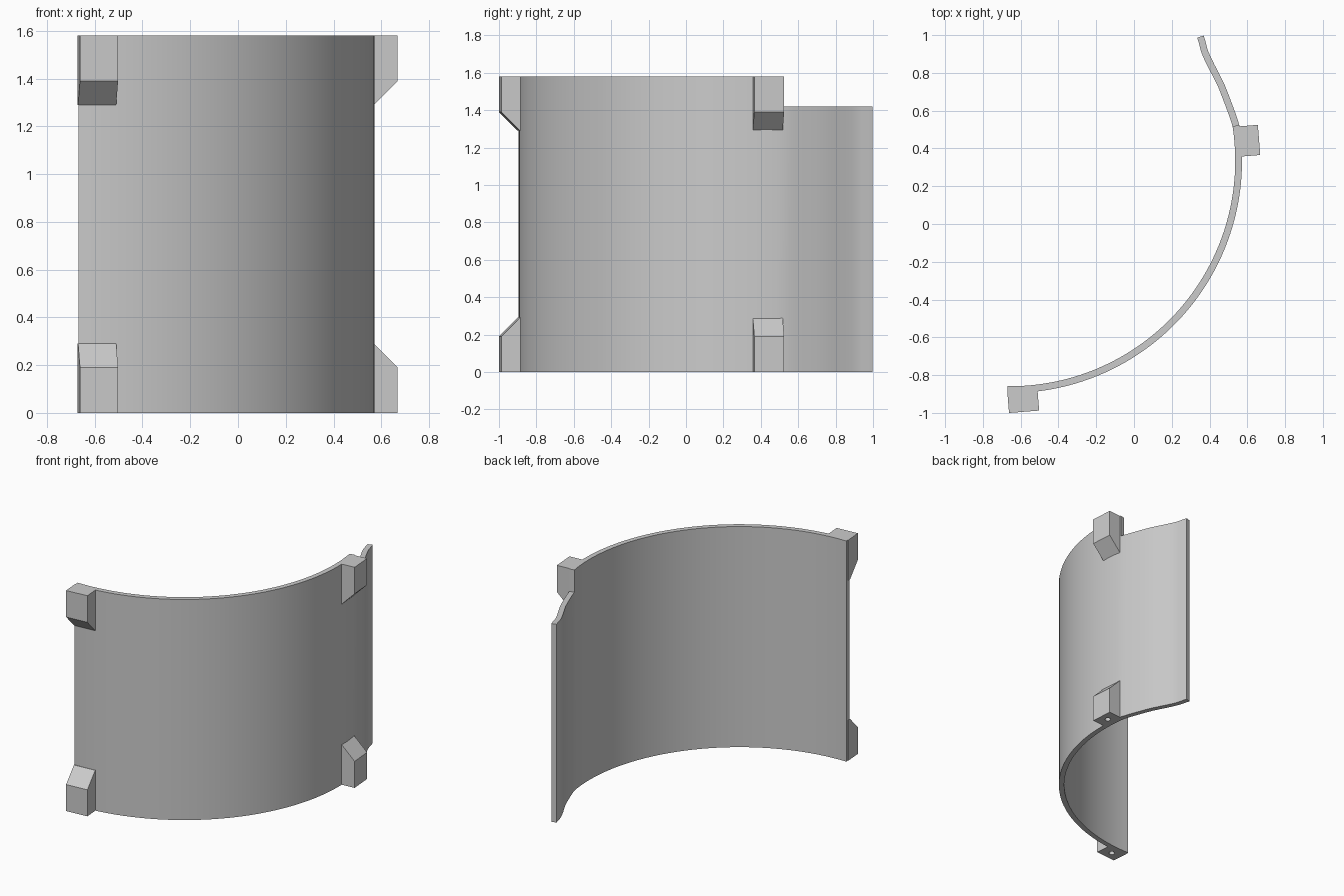
import bpy, bmesh, math
from mathutils import Vector

if "Cube" in bpy.data.objects:
    bpy.data.objects.remove(bpy.data.objects["Cube"])

grey = bpy.data.materials.new("light grey")
grey.diffuse_color = (0.6, 0.6, 0.6, 1)
grey.use_nodes = True
grey.node_tree.nodes["Principled BSDF"].inputs["Base Color"].default_value = grey.diffuse_color

HEIGHT, LIP_HEIGHT, THICK = 1.58, 1.42, 0.036


def finish(name, bm):
    bmesh.ops.recalc_face_normals(bm, faces=bm.faces)
    me = bpy.data.meshes.new(name)
    bm.to_mesh(me)
    bm.free()
    me.materials.append(grey)
    ob = bpy.data.objects.new(name, me)
    bpy.context.collection.objects.link(ob)
    return ob


# Curved panel: a circular arc followed by a lower, back-curving lip
CX, CY, R, STEPS = -0.658, 0.335, 1.212, 48
A0, A1 = math.radians(-90.5), math.radians(8.8)
path = []
for i in range(STEPS + 1):
    a = A0 + (A1 - A0) * i / STEPS
    path.append(Vector((CX + R * math.cos(a), CY + R * math.sin(a))))
path += [Vector(p) for p in (
    (0.524, 0.57), (0.503, 0.627), (0.483, 0.68), (0.461, 0.735),
    (0.436, 0.785), (0.411, 0.833), (0.388, 0.88), (0.376, 0.908),
    (0.368, 0.933), (0.361, 0.963), (0.352, 0.992))]
last = len(path) - 1

bm = bmesh.new()
v = {}
for i, p in enumerate(path):
    t = (path[min(i + 1, last)] - path[max(i - 1, 0)]).normalized()
    n = Vector((t.y, -t.x)) * THICK / 2
    for side in (-1, 1):
        q = p + n * side
        for level, z in enumerate((0, LIP_HEIGHT, HEIGHT)):
            if level < 2 or i <= STEPS:
                v[i, side, level] = bm.verts.new((q.x, q.y, z))


def quad(*keys):
    bm.faces.new([v[k] for k in keys])


for i in range(last):
    top = 2 if i < STEPS else 1
    for level in (0, top):
        quad((i, -1, level), (i + 1, -1, level), (i + 1, 1, level), (i, 1, level))
    for s in (-1, 1):
        for k in range(top):
            quad((i, s, k), (i + 1, s, k), (i + 1, s, k + 1), (i, s, k + 1))
# End walls and the step above the lip
for i, k in ((0, 0), (0, 1), (STEPS, 1), (last, 0)):
    quad((i, -1, k), (i, 1, k), (i, 1, k + 1), (i, -1, k + 1))
panel = finish("curved_panel", bm)
bpy.context.view_layer.objects.active = panel
panel.select_set(True)
bpy.ops.object.shade_smooth_by_angle(angle=math.radians(30))


# Mounting blocks: side profile extruded along the panel's tangent
def block(name, mid, angle, upper):
    a = math.radians(angle)
    n = Vector((math.cos(a), math.sin(a)))
    t = Vector((-n.y, n.x))
    profile = [(0, 0), (0, 0.19), (0.1, 0.29), (0.12, 0.29), (0.12, 0)]
    bm = bmesh.new()
    rings = []
    for s in (-0.08, 0.08):
        ring = []
        for d, z in profile:
            q = Vector(mid) - n * d + t * s
            ring.append(bm.verts.new((q.x, q.y, HEIGHT - z if upper else z)))
        rings.append(ring)
        bm.faces.new(ring)
    for j in range(5):
        k = (j + 1) % 5
        bm.faces.new((rings[0][j], rings[0][k], rings[1][k], rings[1][j]))
    ob = finish(name, bm)
    if not upper:
        # Small blind pin hole in the underside
        c = Vector(mid) - n * 0.06
        hole = bmesh.new()
        bmesh.ops.create_cone(hole, cap_ends=True, segments=20,
                              radius1=0.02, radius2=0.02, depth=0.2)
        cutter = finish(name + "_hole_cutter", hole)
        cutter.location = (c.x, c.y, 0)
        cutter.hide_render = True
        cutter.display_type = 'WIRE'
        mod = ob.modifiers.new("pin_hole", 'BOOLEAN')
        mod.operation = 'DIFFERENCE'
        mod.solver = 'EXACT'
        mod.object = cutter


for upper, label in ((False, "lower"), (True, "upper")):
    block(label + "_left_block", (-0.582, -0.994), -85.5, upper)
    block(label + "_right_block", (0.662, 0.445), 4.5, upper)
